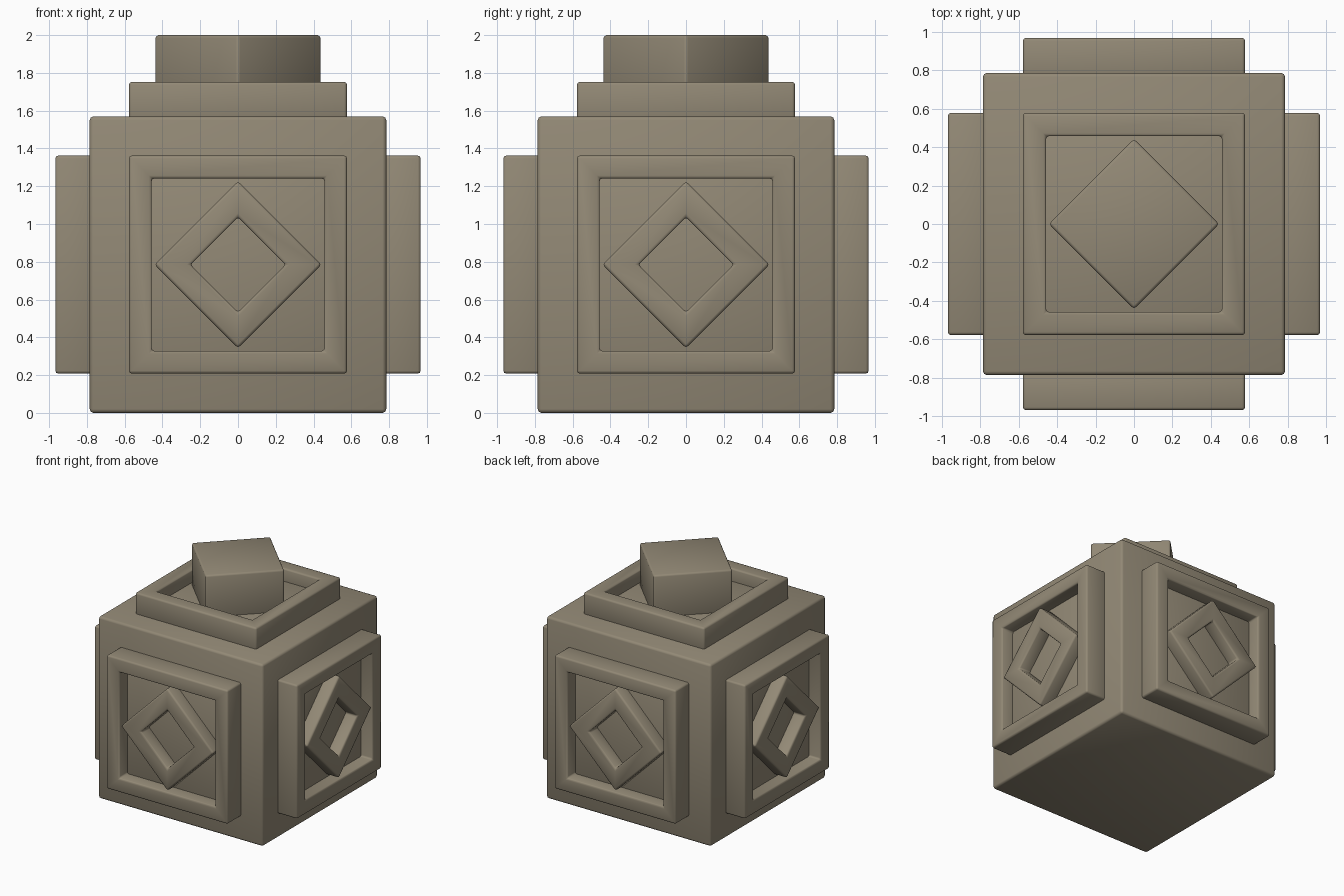
import bpy
import math
from mathutils import Matrix, Vector

old = bpy.data.objects.get("Cube")
if old:
    bpy.data.objects.remove(old, do_unlink=True)

# Single stone colour
COLOUR = (0.29, 0.25, 0.18, 1)
stone = bpy.data.materials.new("warm grey stone")
stone.use_nodes = True
stone.diffuse_color = COLOUR
stone.node_tree.nodes["Principled BSDF"].inputs["Base Color"].default_value = COLOUR

HALF = 0.785                    # half the cube's side
CENTRE = Vector((0, 0, HALF))
FLOOR, RIM = 0.855, 0.967       # recess floor and rim, measured from the centre


def square(radius, turn, z):
    """Four corners of a square lying at height z."""
    return [(radius * math.cos(turn + i * math.pi / 2),
             radius * math.sin(turn + i * math.pi / 2), z) for i in range(4)]


def add_part(name, verts, faces, matrix, bevel=0.015):
    mesh = bpy.data.meshes.new(name)
    mesh.from_pydata(verts, [], faces)
    mesh.materials.append(stone)
    obj = bpy.data.objects.new(name, mesh)
    bpy.context.collection.objects.link(obj)
    obj.matrix_world = matrix
    mod = obj.modifiers.new("soft edges", 'BEVEL')
    mod.width = bevel
    mod.segments = 2
    bpy.ops.object.select_all(action='DESELECT')
    obj.select_set(True)
    bpy.context.view_layer.objects.active = obj
    bpy.ops.object.modifier_apply(modifier=mod.name)
    bpy.ops.object.shade_smooth_by_angle(angle=math.radians(50))
    return obj


def add_block(name, radius, turn, z0, z1, matrix, bevel=0.015):
    verts = square(radius, turn, z0) + square(radius, turn, z1)
    faces = [(3, 2, 1, 0), (4, 5, 6, 7)]
    faces += [(i, (i + 1) % 4, (i + 1) % 4 + 4, i + 4) for i in range(4)]
    return add_part(name, verts, faces, matrix, bevel)


def add_ring(name, outer, inner, turn, z0, z1, matrix):
    loops = [(outer, z0), (outer, z1), (inner, z1), (inner, z0)]
    verts = [v for r, z in loops for v in square(r, turn, z)]
    faces = []
    for k in range(4):
        a, b = k * 4, (k + 1) % 4 * 4
        for i in range(4):
            j = (i + 1) % 4
            faces.append((a + i, a + j, b + j, b + i))
    return add_part(name, verts, faces, matrix)


ROOT2 = math.sqrt(2)
QUARTER = math.pi / 4
home = Matrix.Translation(CENTRE)

# Main cube
add_block("body", HALF * ROOT2, QUARTER, -HALF, HALF, home, 0.02)

# Framed recess on the top and on each side, with a diamond inside
directions = {"front": (0, -1, 0), "back": (0, 1, 0), "left": (1, 0, 0),
              "right": (-1, 0, 0), "top": (0, 0, 1)}
for side, normal in directions.items():
    turn = Vector(normal).to_track_quat('Z', 'Y').to_matrix().to_4x4()
    place = home @ turn
    add_ring(side + "_frame", 0.577 * ROOT2, 0.457 * ROOT2, QUARTER,
             HALF - 0.04, RIM, place)
    add_block(side + "_recess_floor", 0.5 * ROOT2, QUARTER,
              HALF - 0.04, FLOOR, place)
    if side == "top":
        add_block("top_diamond_block", 0.442, 0, FLOOR - 0.04, 2 - HALF, place)
    else:
        add_ring(side + "_diamond", 0.442, 0.252, 0, FLOOR - 0.04, RIM, place)
